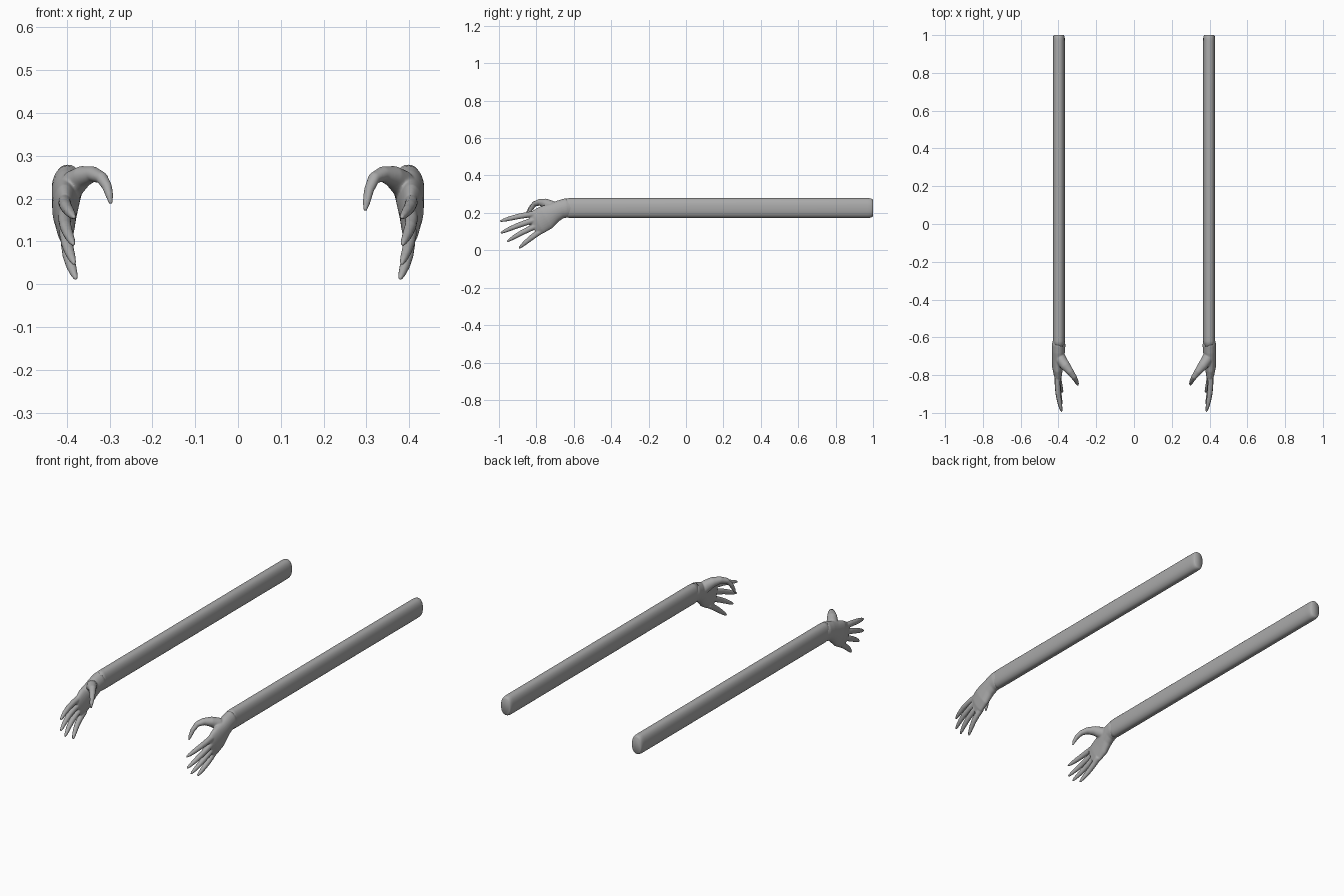
import bpy, bmesh, math
from mathutils import Vector

if "Cube" in bpy.data.objects:
    bpy.data.objects.remove(bpy.data.objects["Cube"])

skin = bpy.data.materials.new("plain grey")
skin.diffuse_color = (0.4, 0.4, 0.4, 1)
skin.use_nodes = True
skin.node_tree.nodes["Principled BSDF"].inputs["Base Color"].default_value = skin.diffuse_color


def loft(bm, sections, ref, n=20, power=2.0):
    """Closed tube through (x, y, z, half height, half width) sections."""
    pts = [Vector(s[:3]) for s in sections]
    rings = []
    for i, s in enumerate(sections):
        t = (pts[min(i + 1, len(pts) - 1)] - pts[max(i - 1, 0)]).normalized()
        side = (ref - t * ref.dot(t)).normalized()
        up = t.cross(side)
        ring = []
        for k in range(n):
            a = 2 * math.pi * k / n
            c, d = math.cos(a), math.sin(a)
            c = math.copysign(abs(c) ** (2 / power), c)
            d = math.copysign(abs(d) ** (2 / power), d)
            ring.append(bm.verts.new(pts[i] + side * c * s[4] + up * d * s[3]))
        rings.append(ring)
    for r, q in zip(rings, rings[1:]):
        for k in range(n):
            bm.faces.new((r[k], r[(k + 1) % n], q[(k + 1) % n], q[k]))
    bm.faces.new(rings[0][::-1])
    bm.faces.new(rings[-1])


def finish(bm, name, side):
    """Turn the mesh into an object, flipped to the given side."""
    for v in bm.verts:
        v.co.x *= side
    bmesh.ops.recalc_face_normals(bm, faces=bm.faces)
    for f in bm.faces:
        f.smooth = True
    me = bpy.data.meshes.new(name)
    bm.to_mesh(me)
    bm.free()
    me.materials.append(skin)
    ob = bpy.data.objects.new(name, me)
    bpy.context.collection.objects.link(ob)
    return ob


X = Vector((1, 0, 0))
# knuckle and tip positions, from index to little finger
FINGERS = [
    ((.405, -.80, .196), (.382, -.995, .155)),
    ((.405, -.80, .165), (.384, -.992, .092)),
    ((.402, -.79, .135), (.382, -.957, .047)),
    ((.398, -.765, .110), (.378, -.893, .011)),
]
PALM = [(.398, -.61, .226, .046, .030), (.399, -.64, .226, .052, .036),
        (.400, -.67, .219, .050, .035), (.402, -.705, .202, .053, .033),
        (.405, -.75, .175, .067, .029), (.403, -.79, .152, .067, .023),
        (.400, -.82, .140, .055, .014)]

for name, side in (("left", -1), ("right", 1)):
    # long straight arm with a softly rounded back end
    bm = bmesh.new()
    arm = [(-.65, .94), (-.62, 1), (.97, 1), (.985, .98), (.995, .92), (1, .82)]
    loft(bm, [(.398, y, .226, .053 * k, .032 * k) for y, k in arm], X, 28, 2.3)
    ob = finish(bm, name + "_arm", side)

    # palm
    bm = bmesh.new()
    loft(bm, PALM, X, 28)

    # four fingers, bowed slightly outwards and tapering
    for base, tip in FINGERS:
        a, b = Vector(base), Vector(tip)
        secs = []
        for f, r in ((0, .016), (.25, .0155), (.5, .0145), (.72, .0125),
                     (.88, .0095), (.97, .006), (1, .003)):
            p = a.lerp(b, f)
            bow = math.sin(math.pi * f)
            secs.append((p.x + .008 * bow, p.y, p.z + .005 * bow, r, r * .95))
        loft(bm, secs, X)

    # thumb arching inwards and down
    drop = .016 if side > 0 else 0
    thumb = [(.398, -.69, .215, .032, .028), (.382, -.725, .237, .031, .029),
             (.362, -.752, .252, .025, .026), (.338, -.782, .257, .018, .019),
             (.318, -.810, .248, .014, .015), (.306, -.830, .228 - drop / 2, .0115, .012),
             (.300, -.845, .206 - drop, .009, .009), (.297, -.852, .187 - drop, .004, .004)]
    loft(bm, thumb, Vector((.8, -.6, 0)))
    hand = finish(bm, name + "_hand", side)

    # blend the hand into one soft skin
    mod = hand.modifiers.new("blend", 'REMESH')
    mod.mode = 'VOXEL'
    mod.voxel_size = .0035
    mod.use_smooth_shade = True
    mod = hand.modifiers.new("soften", 'SMOOTH')
    mod.factor = .5
    mod.iterations = 5
